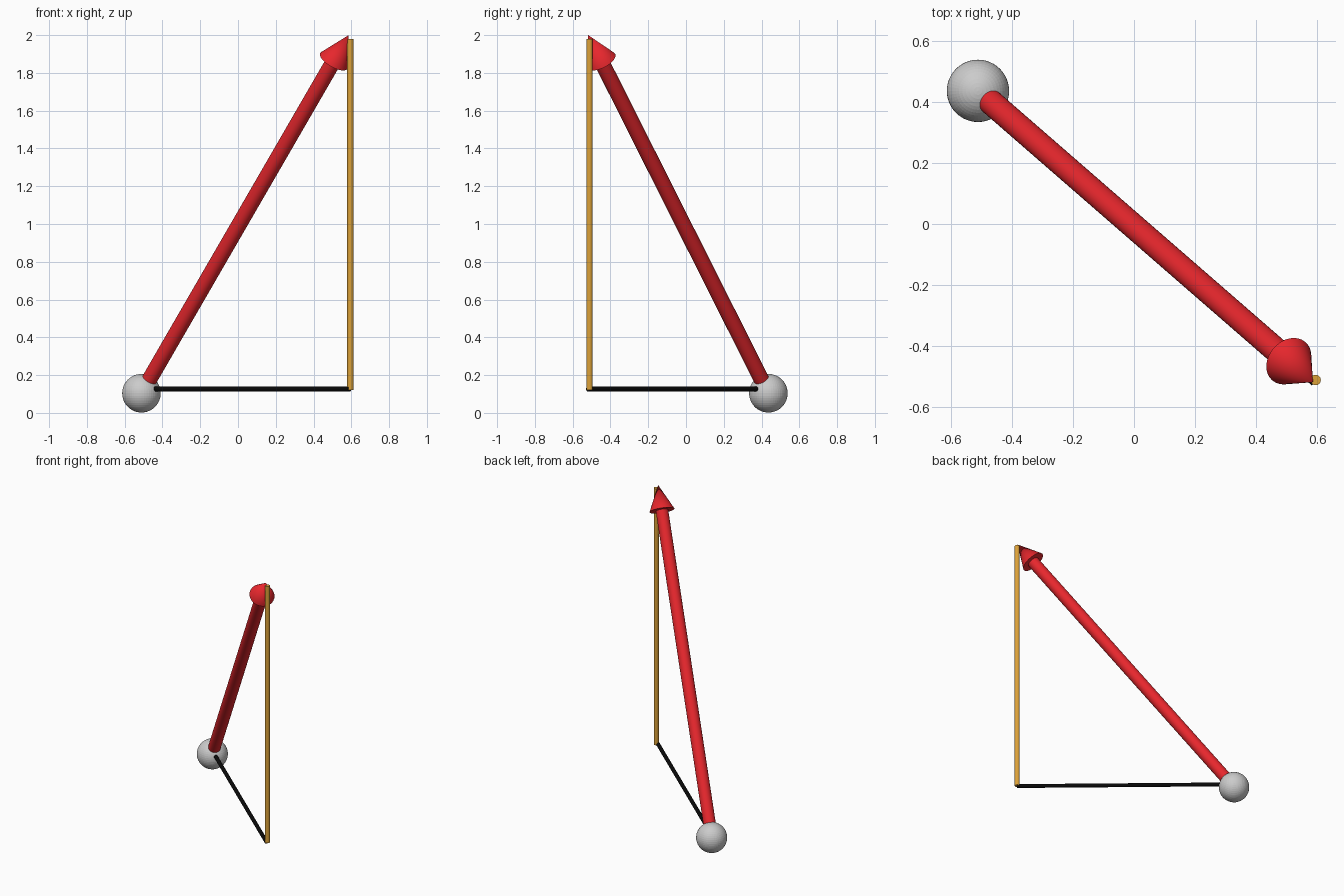
import bpy
from mathutils import Vector

if "Cube" in bpy.data.objects:
    bpy.data.objects.remove(bpy.data.objects["Cube"])


def paint(obj, name, rgb):
    mat = bpy.data.materials.get(name) or bpy.data.materials.new(name)
    mat.diffuse_color = (*rgb, 1)
    mat.use_nodes = True
    mat.node_tree.nodes["Principled BSDF"].inputs["Base Color"].default_value = mat.diffuse_color
    obj.data.materials.append(mat)


def rod(name, a, b, r1, r2, sides, colour, rgb):
    """Closed cylinder or cone running from point a to point b."""
    a, b = Vector(a), Vector(b)
    axis = b - a
    bpy.ops.mesh.primitive_cone_add(vertices=sides, radius1=r1, radius2=r2,
                                    depth=axis.length, location=(a + b) / 2,
                                    rotation=axis.to_track_quat('Z', 'Y').to_euler())
    obj = bpy.context.object
    obj.name = name
    bpy.ops.object.shade_smooth_by_angle()
    paint(obj, colour, rgb)
    return obj


RED, OCHRE, BLACK = (0.80, 0.02, 0.026), (0.72, 0.36, 0.04), (0.003, 0.003, 0.003)
ball = Vector((-0.511, 0.436, 0.104))
tip = Vector((0.586, -0.518, 2.0))
head_base = tip - (tip - ball).normalized() * 0.172

# Ball at the origin of the arrow
bpy.ops.mesh.primitive_uv_sphere_add(segments=48, ring_count=24, radius=0.102, location=ball)
bpy.context.object.name = "origin_ball"

# Arrow
rod("arrow_shaft", ball, head_base, 0.041, 0.041, 32, "red", RED)
rod("arrow_head", head_base, tip, 0.083, 0.0, 32, "red", RED)

# Horizontal and vertical component lines
rod("horizontal_rod", (ball.x, ball.y, 0.126), (0.591, -0.519, 0.126),
    0.013, 0.013, 16, "black", BLACK)
rod("vertical_rod", (0.595, -0.511, 0.122), (0.595, -0.511, 1.98),
    0.017, 0.017, 16, "ochre", OCHRE)
